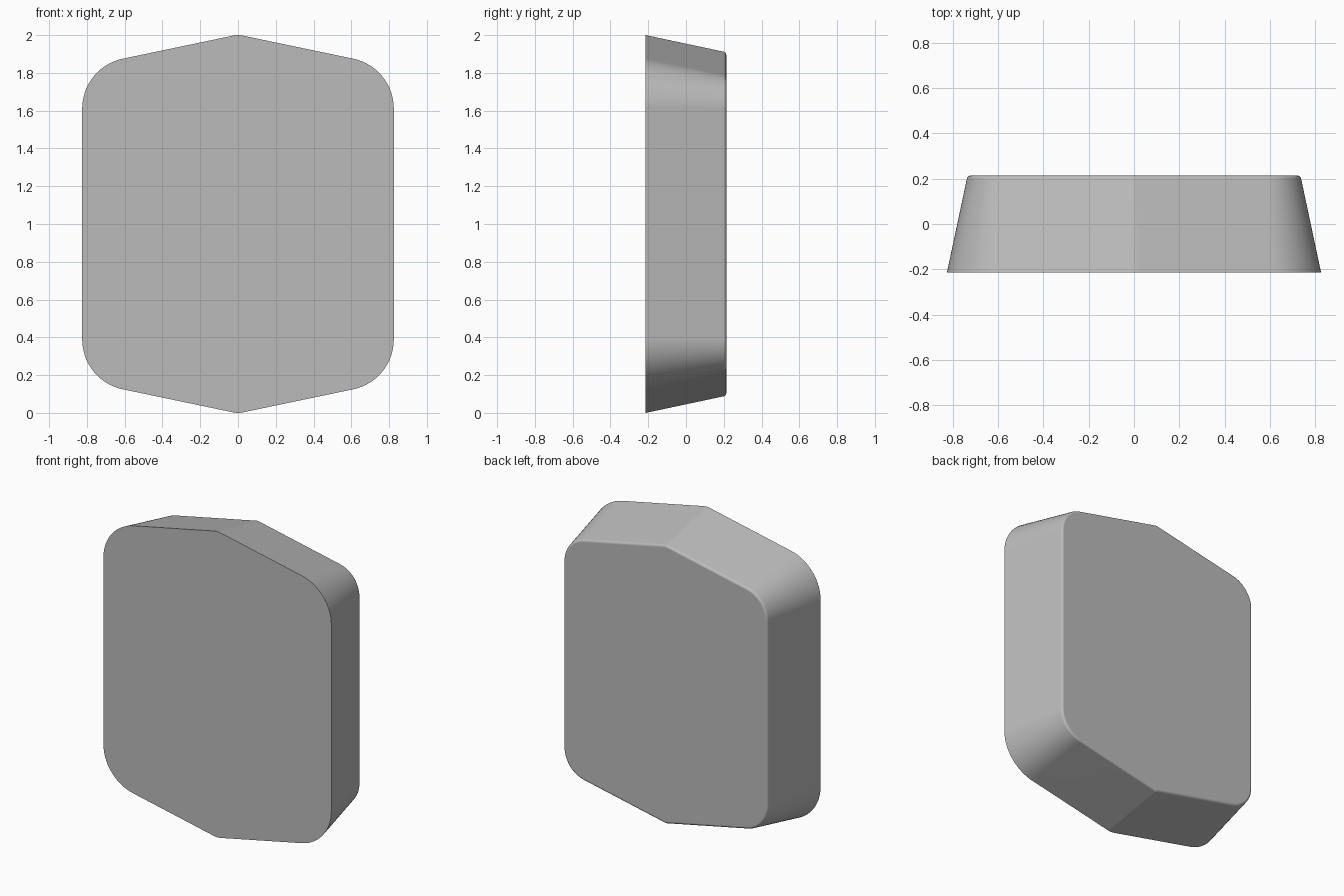
import bpy
import bmesh
from math import sin, cos, tan, radians

if "Cube" in bpy.data.objects:
    bpy.data.objects.remove(bpy.data.objects["Cube"])

SLOPE = radians(11.8)      # pitch of the roof-like top and bottom edges
DRAFT = radians(12)        # inward taper of the side walls
HALF_WIDTH, HALF_DEPTH = 0.825, 0.2135
CORNER_R, APEX_R, RIM_R = 0.27, 0.12, 0.017

# Centres of the rounded corners, in a frame centred on the body
corner_x = HALF_WIDTH - CORNER_R
apex_z = 1 - APEX_R
corner_z = (apex_z * cos(SLOPE) + APEX_R - CORNER_R - corner_x * sin(SLOPE)) / cos(SLOPE)


def arc(cx, cz, radius, start, end, steps):
    """Points on an arc, with angles measured from +z towards +x."""
    angles = [start + (end - start) * i / steps for i in range(steps + 1)]
    return [(cx + radius * sin(a), cz + radius * cos(a)) for a in angles]


def outline(inset):
    """Closed pointed-and-rounded outline, moved inwards by inset."""
    right = radians(90)
    r = CORNER_R - inset
    half = arc(0, apex_z, APEX_R - inset, -SLOPE, SLOPE, 4)
    half += arc(corner_x, corner_z, r, SLOPE, right, 14)
    half += arc(corner_x, -corner_z, r, right, 2 * right - SLOPE, 14)
    half += arc(0, -apex_z, APEX_R - inset, 2 * right - SLOPE, 2 * right + SLOPE, 4)
    # Left corners mirror the right ones
    corners = half[5:-5]
    return half + [(-x, z) for x, z in reversed(corners)]


# Depth and inset of each ring: front edge, then the rounded back rim
rim_y = HALF_DEPTH - RIM_R
rim_inset = tan(DRAFT) * (rim_y + RIM_R * sin(DRAFT) + HALF_DEPTH) + RIM_R * cos(DRAFT)
rings = [(-HALF_DEPTH, 0)]
for i in range(6):
    t = DRAFT + (radians(90) - DRAFT) * i / 5
    rings.append((rim_y + RIM_R * sin(t), rim_inset - RIM_R * cos(t)))

# Loft the rings into a closed solid
bm = bmesh.new()
loops = [[bm.verts.new((x, y, z + 1)) for x, z in outline(d)] for y, d in rings]
for a, b in zip(loops, loops[1:]):
    n = len(a)
    for i in range(n):
        j = (i + 1) % n
        bm.faces.new((a[i], a[j], b[j], b[i]))
bm.faces.new(loops[0])
bm.faces.new(loops[-1])
bmesh.ops.recalc_face_normals(bm, faces=bm.faces)
mesh = bpy.data.meshes.new("tapered_body")
bm.to_mesh(mesh)
bm.free()

body = bpy.data.objects.new("tapered_body", mesh)
bpy.context.collection.objects.link(body)

# Plain grey finish
grey = bpy.data.materials.new("plain_grey")
grey.use_nodes = True
colour = (0.5, 0.5, 0.5, 1)
grey.diffuse_color = colour
grey.node_tree.nodes["Principled BSDF"].inputs["Base Color"].default_value = colour
mesh.materials.append(grey)

# Smooth rounded parts, crisp front edge
bpy.ops.object.select_all(action="DESELECT")
body.select_set(True)
bpy.context.view_layer.objects.active = body
bpy.ops.object.shade_smooth_by_angle(angle=radians(30))
weighted = body.modifiers.new("flat_face_normals", "WEIGHTED_NORMAL")
weighted.keep_sharp = True
